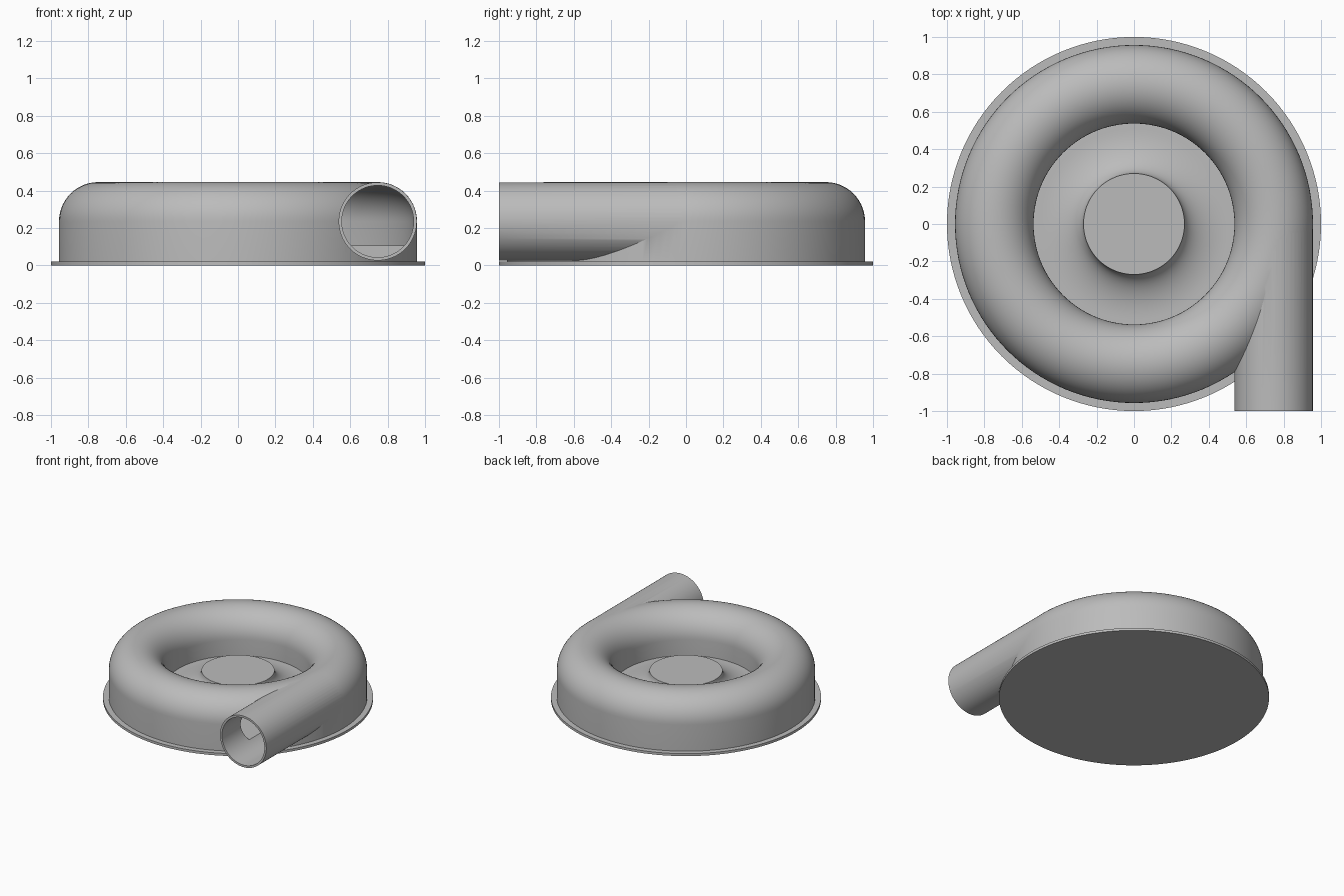
import bpy, bmesh, math
from mathutils import Matrix, Vector

if "Cube" in bpy.data.objects:
    bpy.data.objects.remove(bpy.data.objects["Cube"], do_unlink=True)

grey = bpy.data.materials.new("housing grey")
grey.use_nodes = True
grey.diffuse_color = (0.5, 0.5, 0.5, 1)
grey.node_tree.nodes["Principled BSDF"].inputs["Base Color"].default_value = (0.5, 0.5, 0.5, 1)

RING, MID, TUBE, BORE = 0.747, 0.235, 0.21, 0.193
FLOOR, HUB = 0.105, 0.27


def finish(name, bm):
    bmesh.ops.recalc_face_normals(bm, faces=bm.faces)
    mesh = bpy.data.meshes.new(name)
    bm.to_mesh(mesh)
    bm.free()
    mesh.materials.append(grey)
    obj = bpy.data.objects.new(name, mesh)
    bpy.context.collection.objects.link(obj)
    return obj


def lathe(name, profile, closed, steps=128):
    """Turn a radius/height profile around the z axis."""
    bm = bmesh.new()
    verts = [bm.verts.new((r, 0, z)) for r, z in profile]
    pairs = list(zip(verts, verts[1:] + verts[:1]))
    edges = [bm.edges.new(p) for p in (pairs if closed else pairs[:-1])]
    bmesh.ops.spin(bm, geom=verts + edges, cent=(0, 0, 0), axis=(0, 0, 1),
                   angle=math.tau, steps=steps, use_duplicate=False)
    bmesh.ops.remove_doubles(bm, verts=bm.verts, dist=1e-4)
    return finish(name, bm)


def rod(name, radius, y0, y1):
    """Cylinder along y on the axis of the outlet."""
    bm = bmesh.new()
    place = Matrix.Translation(Vector((RING, (y0 + y1) / 2, MID))) @ Matrix.Rotation(math.pi / 2, 4, 'X')
    bmesh.ops.create_cone(bm, cap_ends=True, segments=96, radius1=radius, radius2=radius,
                          depth=y1 - y0, matrix=place)
    return finish(name, bm)


def dome(radius, n=28):
    """Half circle over the ring, from its outer to its inner side."""
    return [(RING + radius * math.cos(math.pi * i / n), MID + radius * math.sin(math.pi * i / n))
            for i in range(n + 1)]


def boolean(target, tool, operation):
    mod = target.modifiers.new(operation, 'BOOLEAN')
    mod.operation, mod.object, mod.solver = operation, tool, 'EXACT'
    bpy.context.view_layer.objects.active = target
    bpy.ops.object.modifier_apply(modifier=mod.name)
    bpy.data.objects.remove(tool, do_unlink=True)


# Base flange, outer wall, rounded ring and flared hub in one profile
edge = RING - TUBE
flare = [(edge - 0.03 - 0.237 * math.sin(a), FLOOR + (MID - FLOOR) * (1 - math.cos(a)))
         for a in (math.pi / 2 * i / 14 for i in range(14))]
profile = [(0, 0), (1, 0), (1, 0.02), (RING + TUBE, 0.02)] + dome(TUBE)
profile += [(edge, FLOOR)] + flare + [(HUB, MID), (0, MID)]
housing = lathe("spiral_housing", profile, False)

# Outlet pipe leaving the ring at a tangent
boolean(housing, rod("outlet_pipe", TUBE - 0.001, -1, 0.004), 'UNION')

# Hollow channel inside the ring, and the outlet bore
channel = lathe("channel_cutter", [(RING - BORE, FLOOR), (RING + BORE, FLOOR)] + dome(BORE), True)
boolean(housing, channel, 'DIFFERENCE')
boolean(housing, rod("bore_cutter", BORE - 0.001, -1.1, 0.003), 'DIFFERENCE')

bpy.ops.object.select_all(action='DESELECT')
housing.select_set(True)
bpy.context.view_layer.objects.active = housing
bpy.ops.object.shade_smooth_by_angle(angle=math.radians(30))
